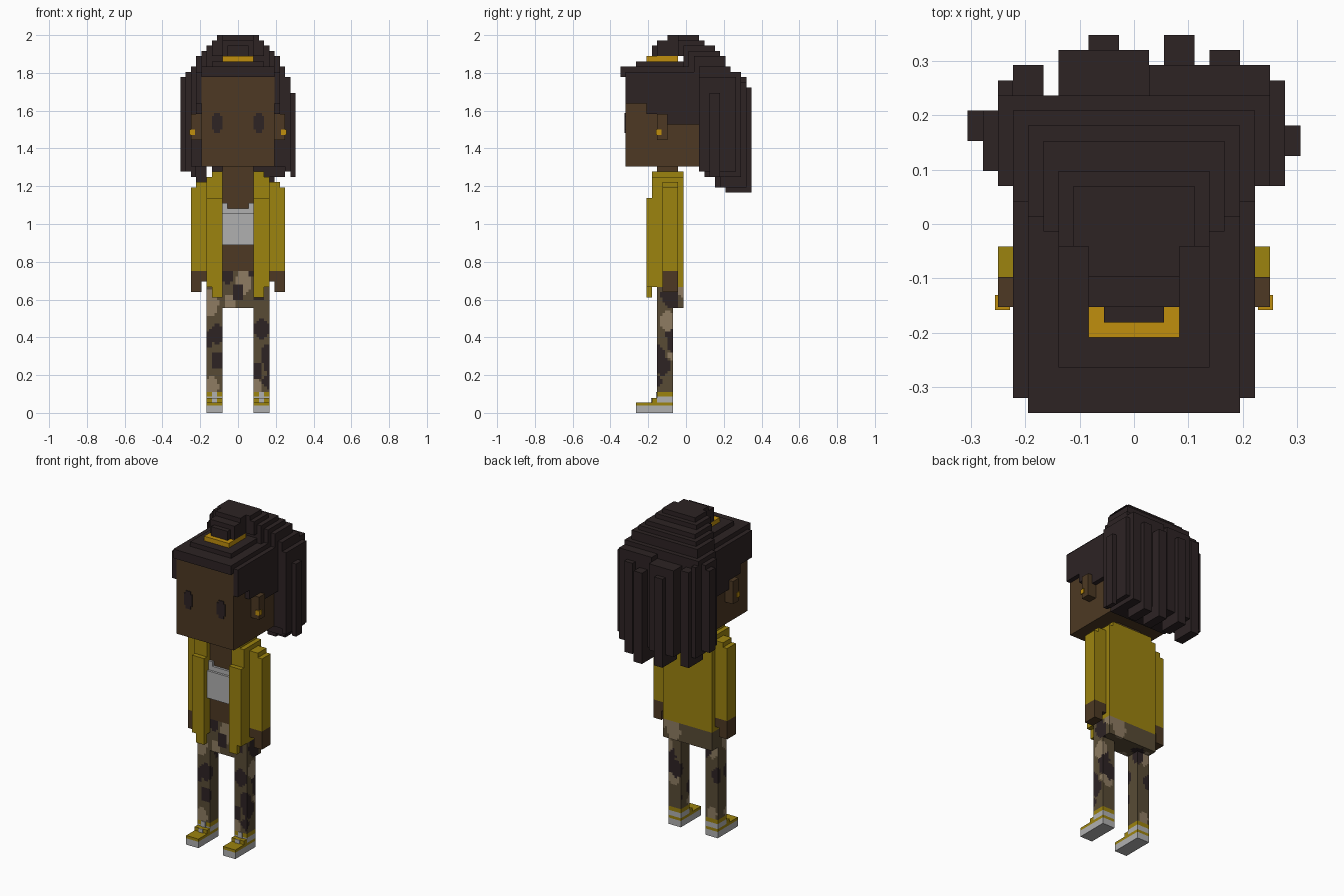
import bpy
import bmesh
import random
from mathutils import Vector

UNIT = 2 / 72      # edge of one block
Y_MID = 12.5       # y is counted in blocks from the front

cube = bpy.data.objects.get("Cube")
if cube:
    bpy.data.objects.remove(cube, do_unlink=True)


def material(name, red, green, blue):
    def linear(value):
        value /= 255
        return value / 12.92 if value < 0.04 else ((value + 0.055) / 1.055) ** 2.4
    colour = (linear(red), linear(green), linear(blue), 1)
    mat = bpy.data.materials.new(name)
    mat.use_nodes = True
    mat.diffuse_color = colour
    shader = mat.node_tree.nodes["Principled BSDF"]
    shader.inputs["Base Color"].default_value = colour
    shader.inputs["Roughness"].default_value = 0.9
    return mat


dark = material("dark brown", 45, 35, 36)
skin = material("brown skin", 77, 57, 35)
yellow = material("mustard yellow", 156, 131, 15)
gold = material("gold", 192, 143, 13)
white = material("light grey", 176, 176, 176)
olive = material("olive brown", 88, 75, 53)
tan = material("tan", 142, 124, 98)


def add_box(bm, x0, x1, y0, y1, z0, z1):
    """Add one box given in block counts."""
    low, high = Vector((x0, y0, z0)), Vector((x1, y1, z1))
    verts = bmesh.ops.create_cube(bm, size=1)["verts"]
    for v in verts:
        offset = v.co + Vector((0.5, 0.5, 0.5))
        v.co = low + Vector(o * s for o, s in zip(offset, high - low))


def finish(name, bm, mats):
    for v in bm.verts:
        v.co = Vector((v.co.x, v.co.y - Y_MID, v.co.z)) * UNIT
    mesh = bpy.data.meshes.new(name)
    bm.to_mesh(mesh)
    bm.free()
    for mat in mats:
        mesh.materials.append(mat)
    obj = bpy.data.objects.new(name, mesh)
    bpy.context.collection.objects.link(obj)
    return obj


def part(name, mat, *boxes):
    bm = bmesh.new()
    for box in boxes:
        add_box(bm, *box)
    return finish(name, bm, [mat])


def pair(name, mat, *boxes):
    part("left_" + name, mat, *boxes)
    flipped = [(-b[1], -b[0], *b[2:]) for b in boxes]
    part("right_" + name, mat, *flipped)


# Head and face
part("head", skin, (-7, 7, 1, 16, 47, 64))
pair("ear", skin, (7, 9, 7, 9, 52, 57))
pair("earring", gold, (8.2, 9.2, 6.8, 7.8, 53, 54))
pair("eye", dark, (3, 5, 0.8, 1, 54, 56.6), (3.4, 4.6, 0.8, 1, 53.3, 57.2))

# Hair on the crown and temples
part("hair_cap", dark, (-8, 8, 1, 16, 64, 65), (-7, 7, 0, 16, 64, 66),
     (-5, 5, 3, 16, 66, 67))
pair("side_hair", dark, (7, 8, 1, 5, 59, 64), (7, 8, 5, 8.5, 57, 64),
     (7, 8, 8.5, 16, 55, 64))
part("hair_band", gold, (-3, 3, 5, 11, 67, 68))

# Gathered hair rising from the band and stepping down at the back
part("hair_bun", dark, (-2, 2, 6, 12, 68, 70), (-3, 3, 7, 12, 68, 71),
     (-3, 3, 9, 12, 71, 72), (-4, 4, 11, 15, 68, 72),
     (-5, 5, 11, 16, 68, 71), (-6, 6, 12, 18, 66, 70),
     (-7, 7, 13, 19, 66, 69), (-8, 8, 14, 20, 64, 68))
part("hair_back", dark, (-9, 9, 15, 21, 47, 66), (-8, 8, 16, 20, 47, 67))

# Hanging strands
strands = [
    (-11, -10, 18, 20, 46, 64), (-10, -9, 16, 20, 46, 65),
    (-9, -8, 16, 22, 45, 65), (-8, -6, 18, 23, 43, 64),
    (-5, 1, 16, 24, 45, 64), (-3, -1, 20, 25, 42.5, 62),
    (2, 4, 20, 25, 42, 62), (5, 7, 19, 24, 43, 63),
    (1, 9, 16, 23, 45, 65), (9, 10, 15, 22, 46, 64),
    (10, 11, 17, 19, 45, 61),
]
for strand in strands:
    part("hair_strand", dark, strand)

# Torso, neck and cropped top
part("torso", skin, (-5, 5, 7, 11, 27, 45), (-3, 3, 7, 11, 45, 47))
part("cropped_top", white, (-3, 3, 6, 7, 32, 38), (-3, 3, 6.5, 7, 38, 39))
pair("top_strap", white, (2, 3, 6.5, 7, 39, 40))

# Open jacket with sleeves
part("jacket_back", yellow, (-6, 6, 11, 12, 24, 45), (-5, 5, 11, 12, 45, 46))
pair("jacket_front", yellow, (3, 6, 6, 7, 24, 45), (3, 5, 6, 12, 45, 46),
     (5, 6, 6, 12, 24, 45), (3, 5, 5, 6, 22, 41), (5, 6, 5, 6, 24, 41))
pair("sleeve", yellow, (6, 9, 8, 11, 27, 43), (6, 8, 8, 11, 43, 44))
pair("hand", skin, (7, 9, 8, 11, 23, 27), (6, 7, 8, 11, 25, 27))

# Camouflage blotches: centre, radius, colour slot (1 dark, 2 tan)
blotches = [
    (-5.5, 7, 21, 1.8, 2), (-4, 7, 15, 1.4, 1), (-5.7, 7, 14, 1, 1),
    (-4, 7, 10, 1.2, 1), (-5, 7, 5, 1.3, 2), (4.5, 7, 16, 1.4, 1),
    (5.7, 7, 11, 1.4, 1), (3.5, 7, 8, 1.2, 1), (5.6, 7, 6, 0.9, 1),
    (3.5, 7, 5, 1, 2), (0, 7, 23, 1.2, 1), (1, 7, 24.8, 1.6, 2),
    (-2, 7, 26, 1.1, 1), (2, 7, 26.5, 0.9, 1), (-1.5, 7, 21, 1.2, 2),
    (4, 7, 23, 1.2, 1), (6, 9, 17.5, 1.4, 2), (6, 8, 9, 1.4, 1),
    (6, 9, 22.5, 1.3, 1),
]
random.seed(4)
for _ in range(34):
    blotches.append((random.uniform(-6, 6), random.choice((10, 12)),
                     random.uniform(4, 25), random.uniform(1, 1.7),
                     random.choice((1, 1, 2))))


def camo(name, box):
    """A box cut into small squares that are coloured by the blotches."""
    bm = bmesh.new()
    add_box(bm, *box)
    for axis in range(3):
        normal = Vector((axis == 0, axis == 1, axis == 2))
        start, end = box[2 * axis], box[2 * axis + 1]
        for i in range(1, 2 * (end - start)):
            bmesh.ops.bisect_plane(
                bm, geom=bm.verts[:] + bm.edges[:] + bm.faces[:],
                plane_co=normal * (start + i / 2), plane_no=normal)
    for face in bm.faces:
        c = face.calc_center_median()
        for x, y, z, radius, slot in blotches:
            gap = Vector((c.x - x, c.y - y, (c.z - z) * 0.7))
            if gap.length < radius:
                face.material_index = slot
                break
    finish(name, bm, [olive, dark, tan])


# Trousers
camo("hips", (-6, 6, 7, 12, 20, 24))
camo("waist", (-5, 5, 7, 11, 24, 27))
camo("left_leg", (3, 6, 7, 10, 4, 20))
camo("right_leg", (-6, -3, 7, 10, 4, 20))

# Shoes
pair("sole", white, (3, 6, 3, 10, 0, 1.4))
pair("shoe_upper", yellow, (3, 6, 3, 10, 1.4, 2), (3, 6, 6, 7, 2, 2.8),
     (3, 6, 7, 10, 3.1, 4))
pair("shoe_panel", white, (3, 6, 7, 10, 2, 3.1))
pair("shoe_tongue", white, (4, 5, 5.8, 6, 2, 2.8), (4, 5, 6.8, 7, 2.8, 4))
